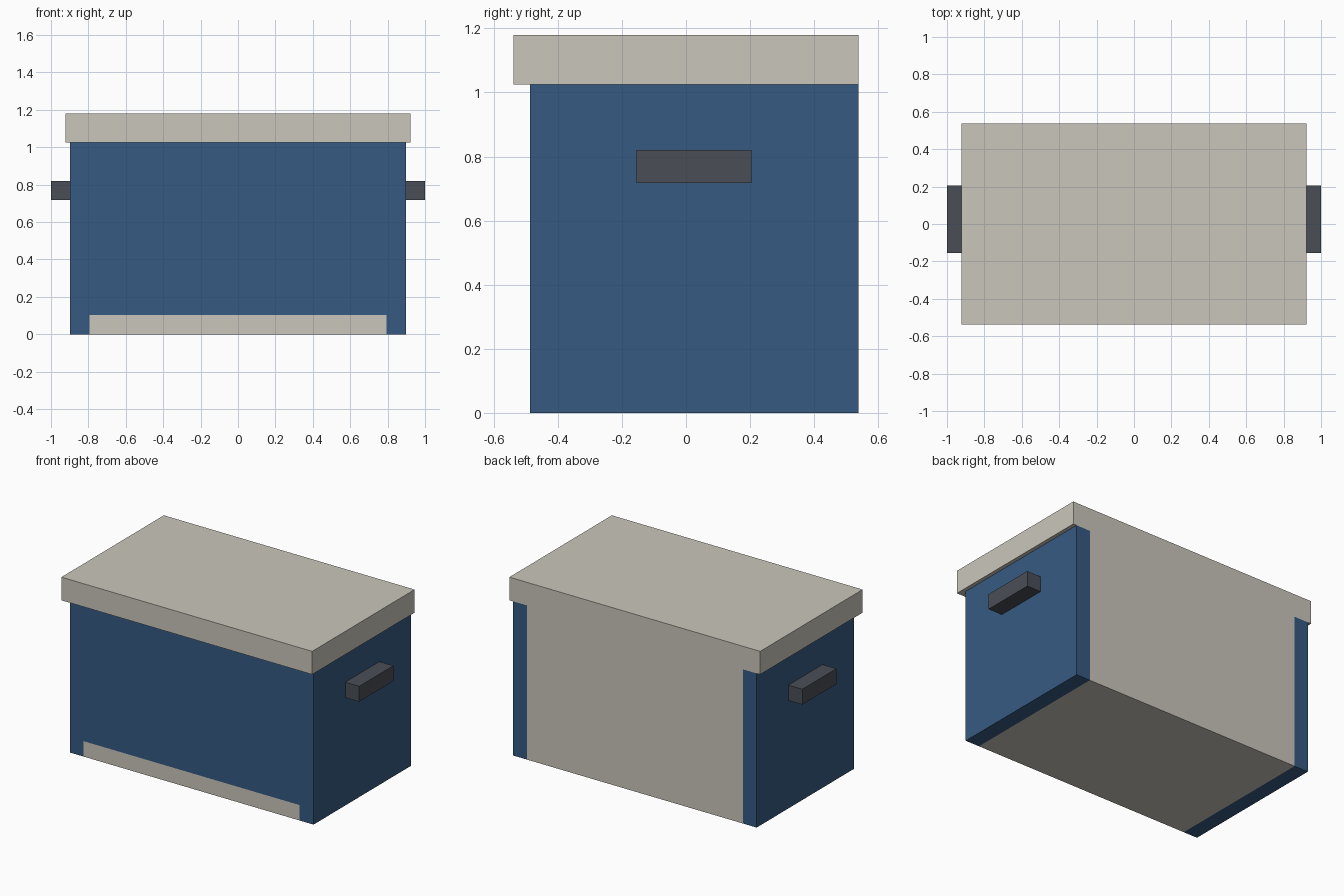
import bpy
import bmesh
from mathutils import Vector

if "Cube" in bpy.data.objects:
    bpy.data.objects.remove(bpy.data.objects["Cube"])

U = 1 / 39  # model module: all parts sit on this grid


def material(name, r, g, b):
    m = bpy.data.materials.new(name)
    lin = [((c / 255 + 0.055) / 1.055) ** 2.4 for c in (r, g, b)]
    m.diffuse_color = (*lin, 1)
    m.use_nodes = True
    m.node_tree.nodes["Principled BSDF"].inputs["Base Color"].default_value = m.diffuse_color
    return m


BLUE = material("blue", 54, 90, 130)
BEIGE = material("beige", 201, 198, 187)
DARK = material("dark grey", 74, 78, 86)


def box(name, lo, hi, mat):
    """Box between two corners given in modules."""
    lo, hi = Vector(lo) * U, Vector(hi) * U
    bm = bmesh.new()
    bmesh.ops.create_cube(bm, size=1)
    for v in bm.verts:
        v.co = (lo + hi) / 2 + v.co * (hi - lo)
    mesh = bpy.data.meshes.new(name)
    bm.to_mesh(mesh)
    bm.free()
    mesh.materials.append(mat)
    ob = bpy.data.objects.new(name, mesh)
    bpy.context.collection.objects.link(ob)
    return ob


def mirrored(ob):
    ob.modifiers.new("mirror_x", 'MIRROR').use_axis[0] = True


# Sides and handles
mirrored(box("side_panels", (31, -19, 0), (35, 21, 40), BLUE))
mirrored(box("handles", (35, -6, 28), (39, 8, 32), DARK))

# Front, back and floor between the sides
box("floor", (-31, -19, 0), (31, 21, 4), BEIGE)
box("front_panel", (-31, -19, 4), (31, -15, 40), BLUE)
box("back_panel", (-31, 17, 4), (31, 21, 40), BEIGE)

# Overhanging lid
box("lid", (-36, -21, 40), (36, 21, 46), BEIGE)
